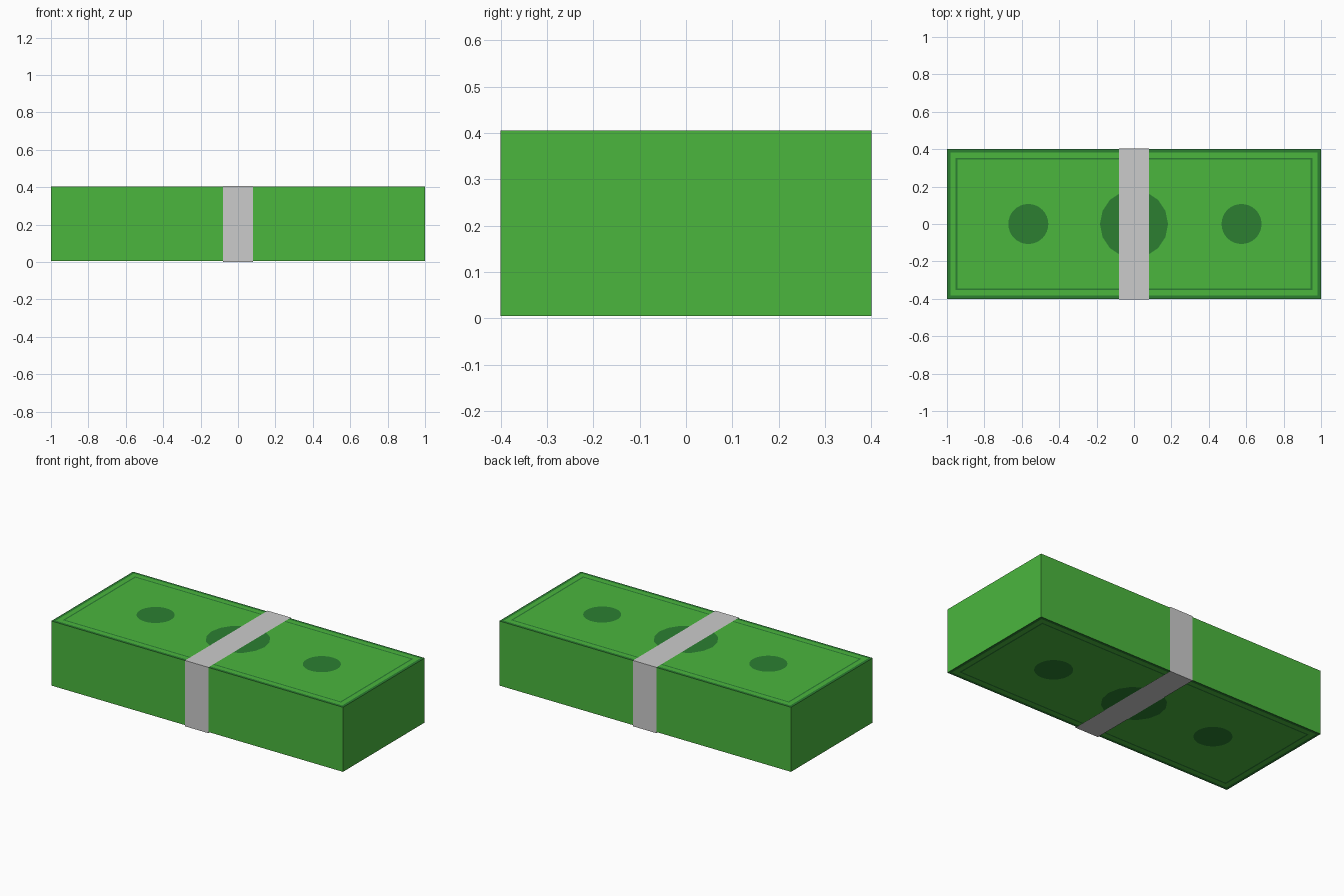
import bpy, bmesh, math
from mathutils import Matrix

if "Cube" in bpy.data.objects:
    bpy.data.objects.remove(bpy.data.objects["Cube"])

LENGTH, WIDTH, Z0, Z1 = 2.0, 0.8, 0.005, 0.405


def material(name, rgb):
    m = bpy.data.materials.new(name)
    m.diffuse_color = (*rgb, 1)
    m.use_nodes = True
    m.node_tree.nodes["Principled BSDF"].inputs["Base Color"].default_value = m.diffuse_color
    return m


green = material("note_green", (0.069, 0.468, 0.048))
dark = material("ink_green", (0.025, 0.212, 0.031))


def finish(bm, name, *mats):
    me = bpy.data.meshes.new(name)
    bm.to_mesh(me)
    bm.free()
    for m in mats:
        me.materials.append(m)
    ob = bpy.data.objects.new(name, me)
    bpy.context.collection.objects.link(ob)
    return ob


# Stack of notes: a box whose top and bottom are inset into printed borders
bm = bmesh.new()
bmesh.ops.create_cube(bm, size=1, matrix=Matrix.Translation((0, 0, (Z0 + Z1) / 2))
                      @ Matrix.Diagonal((LENGTH, WIDTH, Z1 - Z0, 1)))
bm.normal_update()
for face in [f for f in bm.faces if abs(f.normal.z) > 0.9]:
    # each inset leaves a ring: edge border, plain gap, thin frame line
    for thickness, slot in ((0.018, 1), (0.028, 0), (0.01, 1)):
        ring = bmesh.ops.inset_region(bm, faces=[face], thickness=thickness,
                                      use_even_offset=True)["faces"]
        for f in ring:
            f.material_index = slot
finish(bm, "note_stack", green, dark)


# Printed discs, lying just proud of the top and bottom notes
def disc(name, x, radius, sides, top):
    bm = bmesh.new()
    z = Z1 + 0.001 if top else Z0 - 0.001
    mat = Matrix.Translation((x, 0, z))
    if not top:
        mat = mat @ Matrix.Rotation(math.pi, 4, 'X')
    bmesh.ops.create_circle(bm, cap_ends=True, segments=sides, radius=radius, matrix=mat)
    bm.normal_update()
    for f in bm.faces:
        if (f.normal.z > 0) != top:
            f.normal_flip()
    finish(bm, name, dark)


for top, side in ((True, "top"), (False, "bottom")):
    disc(f"{side}_centre_disc", 0, 0.182, 16, top)
    disc(f"{side}_left_disc", -0.565, 0.107, 32, top)
    disc(f"{side}_right_disc", 0.575, 0.107, 32, top)

# Paper band: an open sleeve wrapped around the middle
bm = bmesh.new()
bmesh.ops.create_cube(bm, size=1, matrix=Matrix.Translation((0, 0, 0.204))
                      @ Matrix.Diagonal((0.16, 0.808, 0.408, 1)))
bm.normal_update()
ends = [f for f in bm.faces if abs(f.normal.x) > 0.9]
bmesh.ops.delete(bm, geom=ends, context='FACES_ONLY')
finish(bm, "paper_band")
